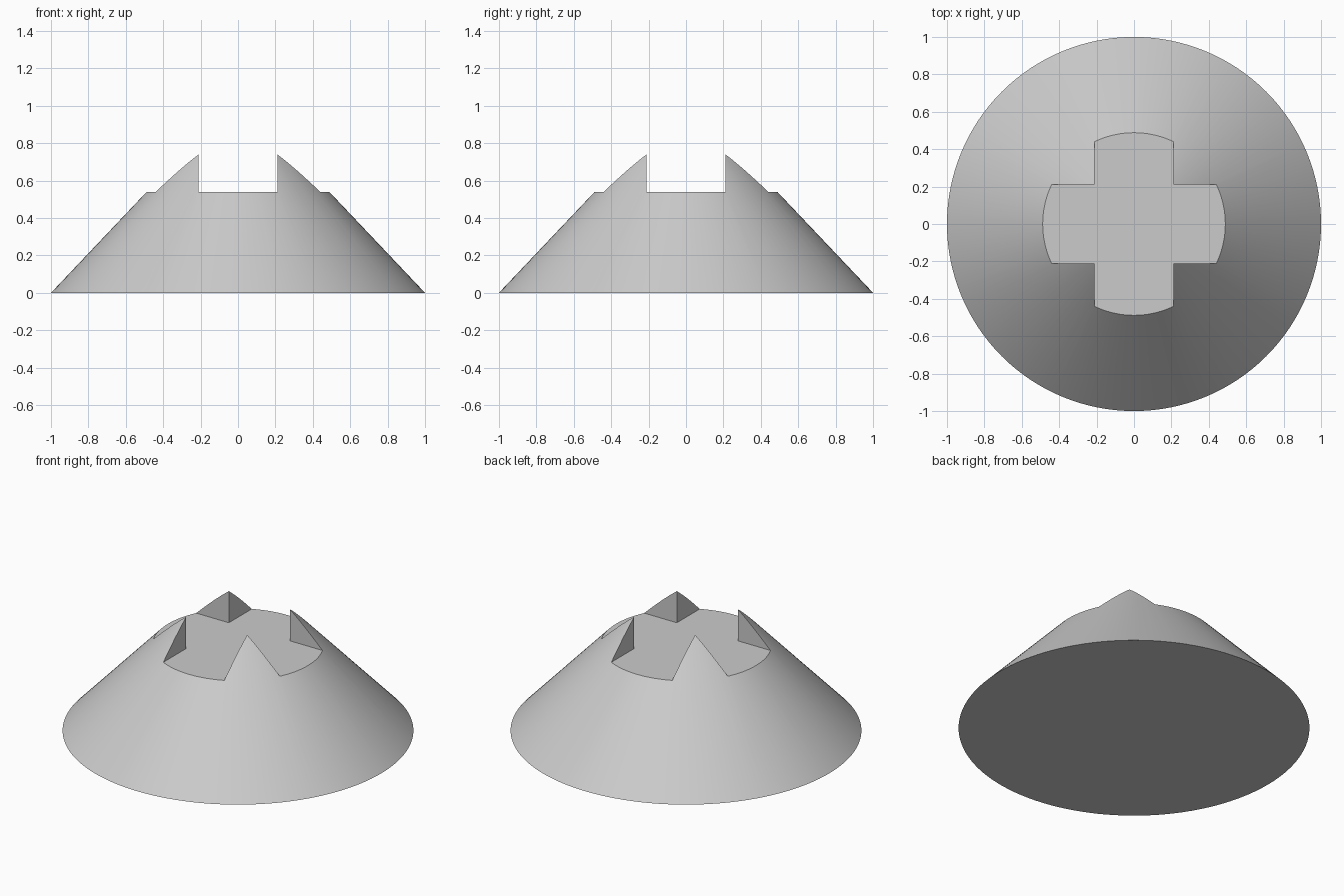
import bpy
import bmesh

RADIUS = 1.0
APEX = 1.055        # height of the uncut cone
FLOOR = 0.54        # level of the cross-shaped notch
HALF = 0.212        # half width of each notch arm
REACH = 1.2         # arm length, well past the cone

cube = bpy.data.objects.get("Cube")
if cube:
    bpy.data.objects.remove(cube, do_unlink=True)

grey = bpy.data.materials.new("light grey")
grey.use_nodes = True
colour = (0.6, 0.6, 0.6, 1)
grey.diffuse_color = colour
grey.node_tree.nodes["Principled BSDF"].inputs["Base Color"].default_value = colour


def add_object(name, bm):
    bmesh.ops.recalc_face_normals(bm, faces=bm.faces)
    mesh = bpy.data.meshes.new(name)
    bm.to_mesh(mesh)
    bm.free()
    mesh.materials.append(grey)
    obj = bpy.data.objects.new(name, mesh)
    bpy.context.collection.objects.link(obj)
    return obj


# Solid cone standing on the ground
bm = bmesh.new()
bmesh.ops.create_cone(bm, cap_ends=True, segments=128, radius1=RADIUS,
                      radius2=0, depth=APEX)
bmesh.ops.translate(bm, verts=bm.verts, vec=(0, 0, APEX / 2))
cone = add_object("notched_cone", bm)

# Cross-shaped cutter: one corner of the outline turned through four quarters
bm = bmesh.new()
outline = []
corner = [(REACH, -HALF), (REACH, HALF), (HALF, HALF)]
for quarter in range(4):
    outline += [bm.verts.new((x, y, FLOOR)) for x, y in corner]
    corner = [(-y, x) for x, y in corner]
face = bm.faces.new(outline)
top = bmesh.ops.extrude_face_region(bm, geom=[face])
bmesh.ops.translate(bm, vec=(0, 0, APEX),
                    verts=[v for v in top["geom"] if isinstance(v, bmesh.types.BMVert)])
cutter = add_object("cross_cutter", bm)
cutter.hide_render = True

# Cut the notch, leaving four pointed corners
cut = cone.modifiers.new("cross_notch", "BOOLEAN")
cut.operation = "DIFFERENCE"
cut.solver = "EXACT"
cut.object = cutter
bpy.ops.object.select_all(action="DESELECT")
cone.select_set(True)
bpy.context.view_layer.objects.active = cone
bpy.ops.object.modifier_apply(modifier=cut.name)
bpy.data.objects.remove(cutter, do_unlink=True)

# Smooth the slope but keep the cut edges crisp
bpy.ops.object.shade_smooth_by_angle(angle=0.5)
